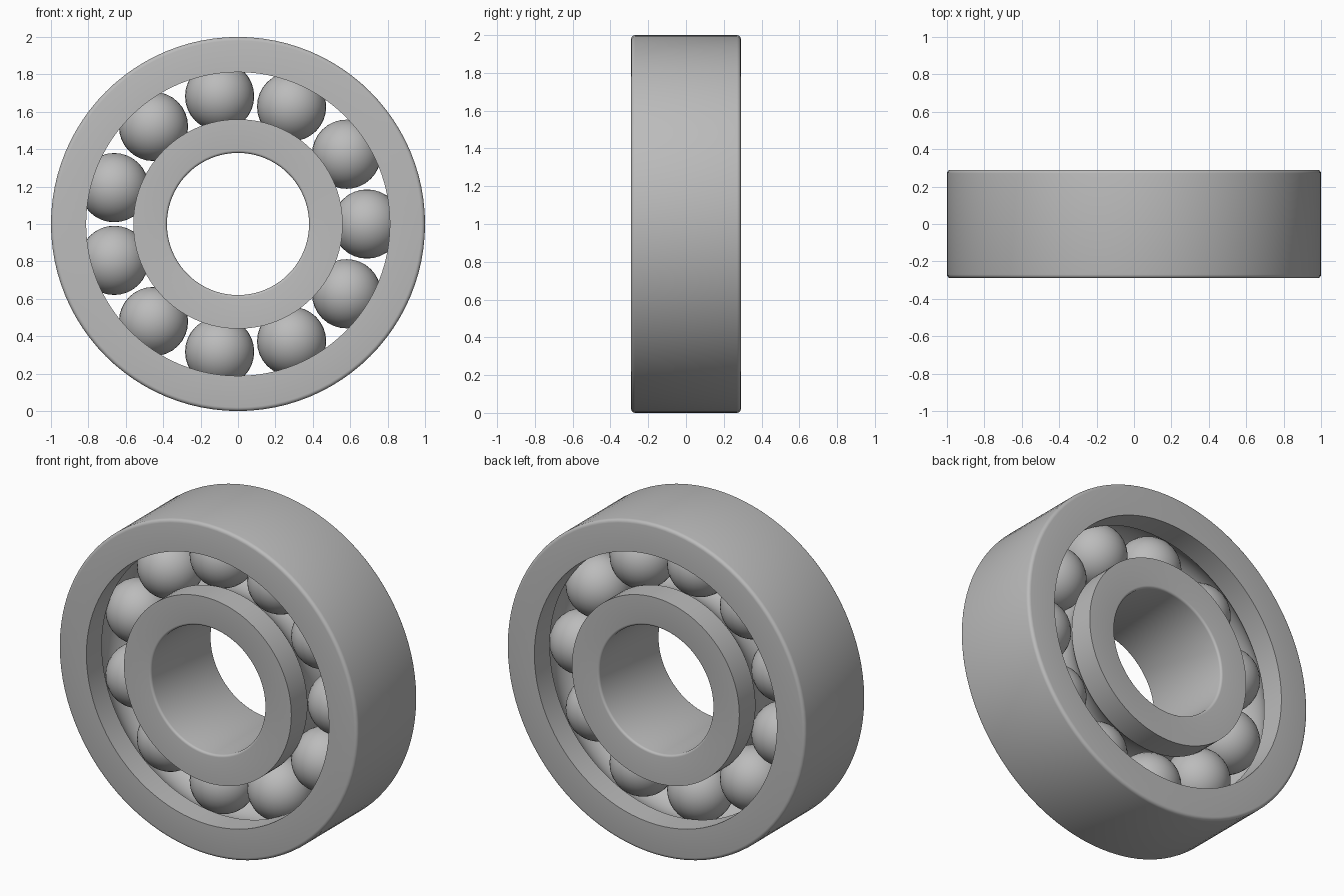
import bpy, bmesh
from math import sin, cos, pi, radians, acos
from mathutils import Matrix, Vector

if "Cube" in bpy.data.objects:
    bpy.data.objects.remove(bpy.data.objects["Cube"], do_unlink=True)

HALF = 0.29          # half the width of both rings
PITCH = 0.69         # radius of the circle of ball centres
BALL = 0.185
GROOVE = 0.188       # raceway radius
COUNT = 11
CENTRE = Vector((0, 0, 1))

steel = bpy.data.materials.new("steel grey")
steel.use_nodes = True
grey = (0.5, 0.5, 0.5, 1)
steel.diffuse_color = grey
steel.node_tree.nodes["Principled BSDF"].inputs["Base Color"].default_value = grey


def finish(bm, name):
    bmesh.ops.recalc_face_normals(bm, faces=bm.faces)
    mesh = bpy.data.meshes.new(name)
    bm.to_mesh(mesh)
    bm.free()
    mesh.materials.append(steel)
    obj = bpy.data.objects.new(name, mesh)
    bpy.context.collection.objects.link(obj)
    bpy.ops.object.select_all(action='DESELECT')
    obj.select_set(True)
    bpy.context.view_layer.objects.active = obj
    bpy.ops.object.shade_smooth_by_angle(angle=radians(35))
    return obj


def lathe(name, profile, segments):
    """Revolve a closed (radius, y) profile about the y axis."""
    bm = bmesh.new()
    rings = []
    for i in range(segments):
        a = 2 * pi * i / segments
        rings.append([bm.verts.new((r * cos(a), y, 1 + r * sin(a))) for r, y in profile])
    n = len(profile)
    for i in range(segments):
        here, there = rings[i], rings[(i + 1) % segments]
        for j in range(n):
            k = (j + 1) % n
            bm.faces.new((here[j], here[k], there[k], there[j]))
    return finish(bm, name)


def race(land, rim, bevel):
    """Ring section: grooved land on one side, rounded rim on the other."""
    side = 1 if land > PITCH else -1
    half_angle = acos(abs(land - PITCH) / GROOVE)
    steps = 12
    points = [(land, -HALF)]
    for i in range(steps + 1):
        t = half_angle * (2 * i / steps - 1)
        points.append((PITCH + side * GROOVE * cos(t), GROOVE * sin(t)))
    points.append((land, HALF))
    for end in (1, -1):
        arc = [pi / 2 * i / 4 for i in range(5)]
        for t in (arc if end == 1 else arc[::-1]):
            points.append((rim - side * bevel * (1 - sin(t)),
                           end * (HALF - bevel * (1 - cos(t)))))
    return points


# Rings with raceways
lathe("outer_ring", race(0.812, 1.0, 0.02), 96)
lathe("inner_ring", race(0.56, 0.38, 0.014), 96)

# Balls
for i in range(COUNT):
    a = 2 * pi * i / COUNT
    spot = CENTRE + PITCH * Vector((cos(a), 0, sin(a)))
    bm = bmesh.new()
    bmesh.ops.create_uvsphere(bm, u_segments=32, v_segments=16, radius=BALL,
                              matrix=Matrix.Translation(spot))
    finish(bm, f"ball_{i + 1}")
